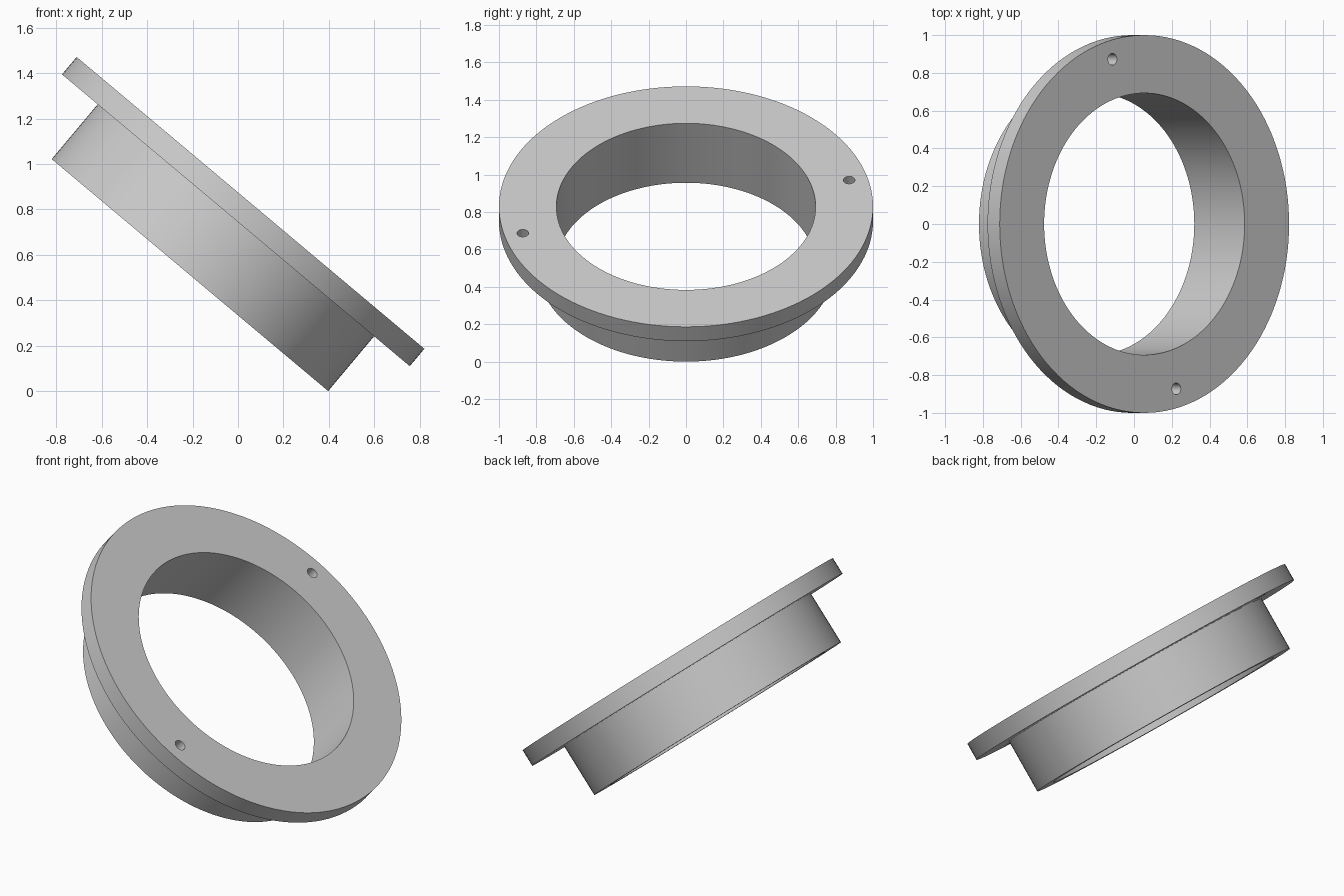
import bpy
import math
from mathutils import Matrix, Vector

cube = bpy.data.objects.get("Cube")
if cube:
    bpy.data.objects.remove(cube, do_unlink=True)

SEGMENTS = 128
FLANGE_R, TUBE_R, BORE_R = 1.0, 0.795, 0.693
FLANGE_T, DEPTH = 0.1, 0.415
HOLE_R, HOLE_CIRCLE = 0.031, 0.9

# Single grey finish
grey = bpy.data.materials.new("light_grey")
grey.use_nodes = True
colour = (0.6, 0.6, 0.6, 1)
grey.diffuse_color = colour
grey.node_tree.nodes["Principled BSDF"].inputs["Base Color"].default_value = colour


def lathe(name, profile):
    """Spin a closed (radius, z) profile around the z axis."""
    n = len(profile)
    verts = []
    for i in range(SEGMENTS):
        a = math.tau * i / SEGMENTS
        verts += [(r * math.cos(a), r * math.sin(a), z) for r, z in profile]
    faces = []
    for i in range(SEGMENTS):
        j = (i + 1) % SEGMENTS
        for k in range(n):
            m = (k + 1) % n
            faces.append((i * n + k, j * n + k, j * n + m, i * n + m))
    mesh = bpy.data.meshes.new(name)
    mesh.from_pydata(verts, [], faces)
    mesh.materials.append(grey)
    obj = bpy.data.objects.new(name, mesh)
    bpy.context.collection.objects.link(obj)
    return obj


# Flanged collar: wide thin rim on top of a short tube
collar = lathe("flanged_collar", [
    (BORE_R, -DEPTH), (TUBE_R, -DEPTH), (TUBE_R, -FLANGE_T),
    (FLANGE_R, -FLANGE_T), (FLANGE_R, 0), (BORE_R, 0)])

# Two opposite screw holes through the rim
for side in (0, 180):
    a = math.radians(104.2 + side)
    bpy.ops.mesh.primitive_cylinder_add(
        vertices=32, radius=HOLE_R, depth=FLANGE_T * 3,
        location=(HOLE_CIRCLE * math.cos(a), HOLE_CIRCLE * math.sin(a), 0))
    cutter = bpy.context.object
    cutter.name = "screw_hole_cutter"
    cutter.hide_render = True
    cutter.data.materials.append(grey)
    bpy.context.view_layer.objects.active = collar
    mod = collar.modifiers.new("screw_hole", 'BOOLEAN')
    mod.operation = 'DIFFERENCE'
    mod.solver = 'EXACT'
    mod.object = cutter
    bpy.ops.object.modifier_apply(modifier=mod.name)
    bpy.data.objects.remove(cutter, do_unlink=True)

# Smooth round walls, crisp rims
bpy.ops.object.select_all(action='DESELECT')
collar.select_set(True)
bpy.context.view_layer.objects.active = collar
bpy.ops.object.shade_smooth_by_angle(angle=math.radians(30))

# Tilt the collar and rest its lower edge on the ground
collar.matrix_world = (Matrix.Translation(Vector((0.055, 0, 0.829)))
                       @ Matrix.Rotation(math.radians(40), 4, 'Y'))
